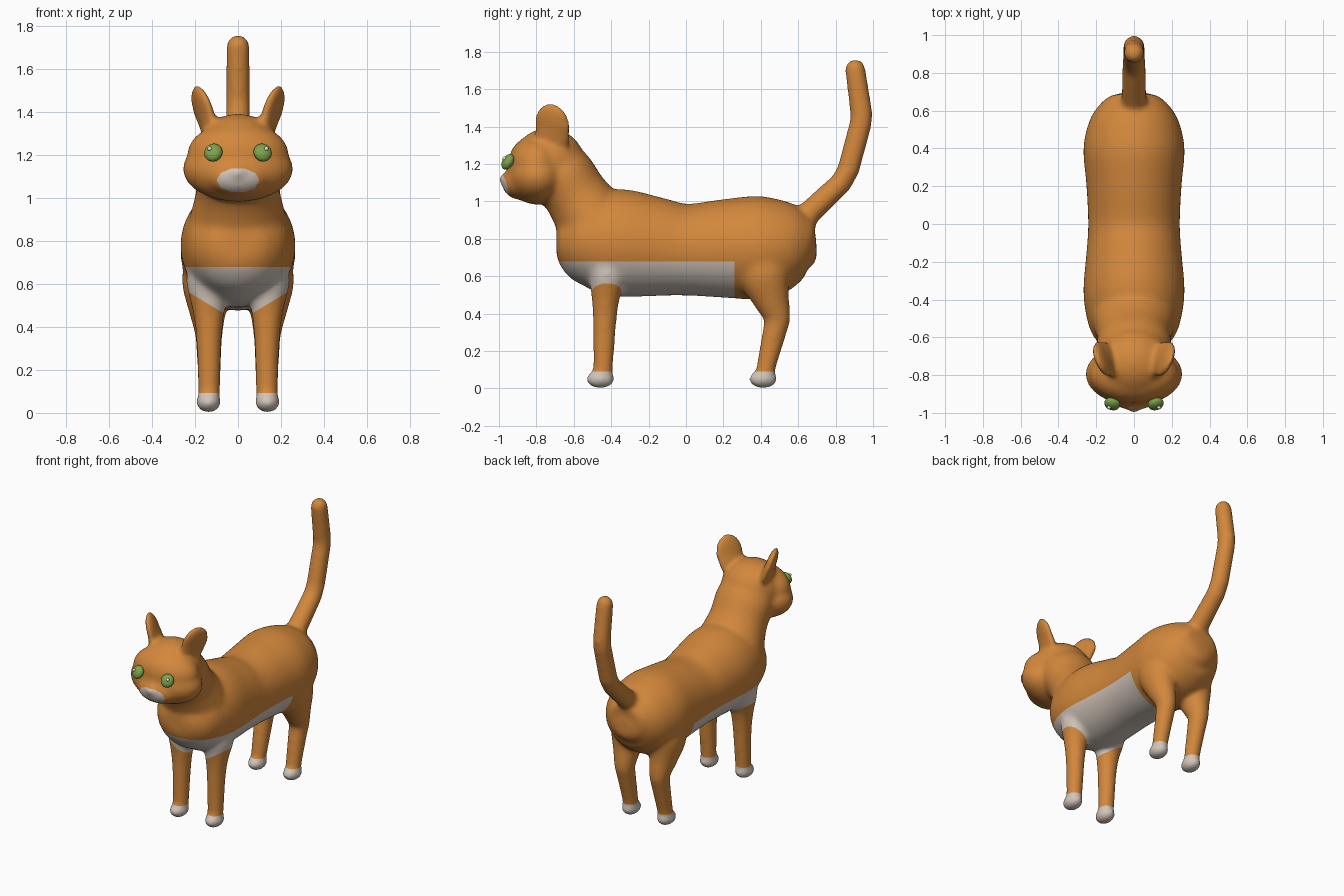
import bpy, bmesh, math
from mathutils import Vector, Matrix, Euler

cube = bpy.data.objects.get("Cube")
if cube:
    bpy.data.objects.remove(cube)


def material(name, rgb):
    mat = bpy.data.materials.new(name)
    mat.use_nodes = True
    mat.diffuse_color = (*rgb, 1)
    mat.node_tree.nodes["Principled BSDF"].inputs["Base Color"].default_value = (*rgb, 1)
    return mat


fur = material("orange fur", (0.65, 0.245, 0.045))
cream = material("cream belly and paws", (0.64, 0.56, 0.49))
green = material("green eyes", (0.20, 0.36, 0.07))
white = material("eye highlight", (0.9, 0.9, 0.9))


def refine(stations, steps=5):
    """Catmull-Rom interpolation, so lofts have no visible bands."""
    out = []
    for i in range(len(stations) - 1):
        p = [stations[min(max(j, 0), len(stations) - 1)] for j in range(i - 1, i + 3)]
        for k in range(steps):
            t = k / steps
            out.append([b + 0.5 * t * (c - a + t * (2 * a - 5 * b + 4 * c - d + t * (3 * (b - c) + d - a)))
                        for a, b, c, d in zip(*p)])
    return out + [stations[-1]]


def loft(bm, stations, sides=40):
    """Skin elliptical rings (x, y, z, half width, half depth) along a path."""
    centres = [Vector(s[:3]) for s in stations]
    rings = []
    for i, (x, y, z, rx, rn) in enumerate(stations):
        t = centres[min(i + 1, len(centres) - 1)] - centres[max(i - 1, 0)]
        t.x = 0
        across = t.normalized().cross(Vector((1, 0, 0)))
        ring = []
        for k in range(sides):
            a = math.tau * k / sides
            ring.append(bm.verts.new(centres[i] + Vector((rx * math.cos(a), 0, 0))
                                     + across * rn * math.sin(a)))
        rings.append(ring)
    for a, b in zip(rings, rings[1:]):
        for k in range(sides):
            n = (k + 1) % sides
            bm.faces.new((a[k], a[n], b[n], b[k]))
    bm.faces.new(rings[0][::-1])
    bm.faces.new(rings[-1])


def ball(bm, centre, radii, turn=(0, 0, 0)):
    rot = Euler([math.radians(a) for a in turn]).to_matrix().to_4x4()
    m = Matrix.Translation(centre) @ rot @ Matrix.Diagonal((*radii, 1))
    bmesh.ops.create_uvsphere(bm, u_segments=32, v_segments=20, radius=1, matrix=m)


bm = bmesh.new()
# Torso
loft(bm, refine([(0, -0.693, 0.78, 0.07, 0.065), (0, -0.67, 0.78, 0.14, 0.125),
                 (0, -0.6, 0.78, 0.212, 0.208), (0, -0.5, 0.785, 0.25, 0.262),
                 (0, -0.35, 0.778, 0.268, 0.288), (0, -0.15, 0.756, 0.252, 0.264),
                 (0, 0, 0.742, 0.243, 0.245), (0, 0.2, 0.748, 0.252, 0.263),
                 (0, 0.4, 0.754, 0.268, 0.276), (0, 0.55, 0.765, 0.235, 0.235),
                 (0, 0.64, 0.765, 0.175, 0.172), (0, 0.68, 0.76, 0.115, 0.11),
                 (0, 0.697, 0.76, 0.05, 0.05)]))
# Neck
loft(bm, refine([(0, -0.42, 0.78, 0.23, 0.2), (0, -0.475, 0.86, 0.235, 0.205),
                 (0, -0.53, 0.945, 0.215, 0.188), (0, -0.59, 1.035, 0.195, 0.172),
                 (0, -0.66, 1.14, 0.198, 0.172), (0, -0.72, 1.225, 0.17, 0.15)]))
# Head: skull, brow, cheeks, muzzle and nose
ball(bm, (0, -0.735, 1.205), (0.2, 0.195, 0.188))
ball(bm, (0, -0.8, 1.205), (0.237, 0.15, 0.15))
ball(bm, (0, -0.795, 1.135), (0.258, 0.165, 0.152))
ball(bm, (0, -0.89, 1.1), (0.15, 0.095, 0.09))
ball(bm, (0, -0.965, 1.12), (0.04, 0.036, 0.035))
# Tail
loft(bm, [(0, 0.57, 0.85, 0.09, 0.09), (0, 0.66, 0.94, 0.067, 0.065),
          (0, 0.83, 1.10, 0.062, 0.06), (0, 0.868, 1.17, 0.06, 0.06),
          (0, 0.935, 1.42, 0.058, 0.06), (0, 0.938, 1.47, 0.057, 0.06),
          (0, 0.905, 1.705, 0.055, 0.055)])
ball(bm, (0, 0.905, 1.705), (0.055, 0.055, 0.057))

for s in (-1, 1):
    # Ears on broad roots
    ball(bm, (s * 0.162, -0.715, 1.41), (0.031, 0.103, 0.123), (0, s * 17, -s * 22))
    ball(bm, (s * 0.14, -0.715, 1.35), (0.036, 0.1, 0.1), (0, s * 17, -s * 18))
    # Front legs
    loft(bm, refine([(s * 0.135, -0.45, 0.05, 0.05, 0.05), (s * 0.135, -0.443, 0.12, 0.052, 0.053),
                     (s * 0.135, -0.435, 0.35, 0.06, 0.063), (s * 0.137, -0.43, 0.48, 0.076, 0.075),
                     (s * 0.14, -0.42, 0.6, 0.1, 0.1), (s * 0.14, -0.42, 0.7, 0.09, 0.1)]))
    # Hind legs with hocks and thighs
    loft(bm, refine([(s * 0.135, 0.42, 0.05, 0.05, 0.045), (s * 0.135, 0.43, 0.12, 0.052, 0.052),
                     (s * 0.135, 0.475, 0.31, 0.06, 0.065), (s * 0.137, 0.487, 0.38, 0.067, 0.072),
                     (s * 0.143, 0.455, 0.48, 0.088, 0.1), (s * 0.15, 0.42, 0.6, 0.11, 0.135),
                     (s * 0.145, 0.4, 0.72, 0.105, 0.13)]))
    # Paws
    for y in (-0.458, 0.412):
        ball(bm, (s * 0.137, y, 0.05), (0.058, 0.077, 0.05))

bmesh.ops.recalc_face_normals(bm, faces=bm.faces)
mesh = bpy.data.meshes.new("cat_body")
bm.to_mesh(mesh)
bm.free()
body = bpy.data.objects.new("cat_body", mesh)
bpy.context.collection.objects.link(body)

# Fuse all parts into one soft skin
remesh = body.modifiers.new("fuse", 'REMESH')
remesh.mode = 'VOXEL'
remesh.voxel_size = 0.012
smooth = body.modifiers.new("soften", 'SMOOTH')
smooth.factor = 0.5
smooth.iterations = 22
bpy.context.view_layer.update()
fused = bpy.data.meshes.new_from_object(body.evaluated_get(bpy.context.evaluated_depsgraph_get()))
body.modifiers.clear()
body.data = fused
fused.name = "cat_body"
fused.materials.clear()
for m in (fur, cream):
    fused.materials.append(m)

bm = bmesh.new()
bm.from_mesh(fused)


def cut(co, no, region):
    """Slice the faces inside a region so colour borders are crisp."""
    faces = [f for f in bm.faces if region(f.calc_center_median())]
    geom = set(faces)
    for f in faces:
        geom.update(f.edges)
        geom.update(f.verts)
    bmesh.ops.bisect_plane(bm, geom=list(geom), dist=1e-5, plane_co=co, plane_no=no)


# Belly, leg and paw borders
cut((0, 0, 0.68), (0, 0, 1), lambda c: c.y < 0.3)
cut((0, 0.26, 0), (0, 1, 0), lambda c: 0.4 < c.z < 0.7)
cut((0, 0, 0.092), (0, 0, 1), lambda c: c.z < 0.2)
for y in (-0.52, -0.34):
    cut((0, y, 0), (0, 1, 0), lambda c: 0.4 < c.z < 0.6)
for s in (-1, 1):
    cut((s * 0.06, 0, 0.46), (-0.6 * s, 0, 1),
        lambda c: c.x * s > 0 and 0.3 < c.z < 0.62 and c.y < -0.3)

# Muzzle patch border
patch = []
for k in range(10):
    a = math.tau * (k + 0.5) / 10
    n = Vector((math.cos(a) / 0.095, 0, math.sin(a) / 0.055))
    p = Vector((0.095 * math.cos(a), 0, 1.083 + 0.055 * math.sin(a)))
    patch.append((p, n))
    cut(p, n, lambda c: c.y < -0.88 and abs(c.x) < 0.12 and 1 < c.z < 1.17)


def is_cream(c):
    if c.z < 0.092:
        return True
    if c.y < -0.88 and all((c - p).dot(n) < 0 for p, n in patch):
        return True
    if 0.43 < c.z < 0.68 and c.y < 0.26:
        return not (-0.52 < c.y < -0.34 and c.z < 0.46 + 0.6 * (abs(c.x) - 0.06))
    return False


for f in bm.faces:
    f.material_index = int(is_cream(f.calc_center_median()))
    f.smooth = True
bm.to_mesh(fused)
bm.free()


def separate_ball(name, mat, *shape):
    b = bmesh.new()
    ball(b, *shape)
    for f in b.faces:
        f.smooth = True
    me = bpy.data.meshes.new(name)
    b.to_mesh(me)
    b.free()
    me.materials.append(mat)
    bpy.context.collection.objects.link(bpy.data.objects.new(name, me))


# Eyes with small highlights
for s, side in ((1, "left"), (-1, "right")):
    separate_ball(side + "_eye", green, (s * 0.115, -0.952, 1.212), (0.043, 0.029, 0.045), (-30, 0, s * 15))
    separate_ball(side + "_eye_highlight", white, (s * 0.132, -0.971, 1.23), (0.01, 0.01, 0.01))
